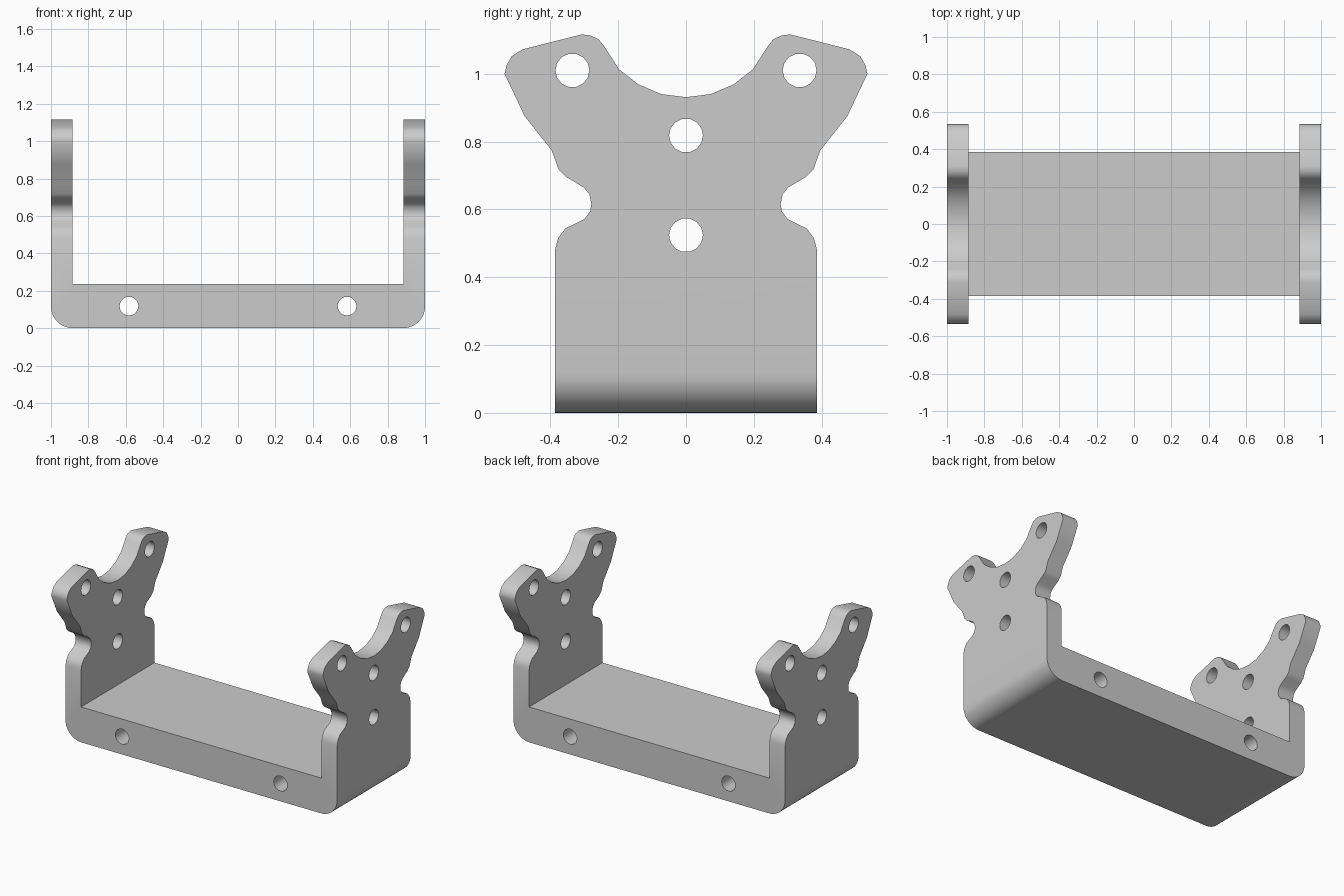
import bpy, bmesh, math
from mathutils import Vector

cube = bpy.data.objects.get("Cube")
if cube:
    bpy.data.objects.remove(cube, do_unlink=True)

metal = bpy.data.materials.new("light_grey")
metal.use_nodes = True
GREY = (0.6, 0.6, 0.6, 1)
metal.diffuse_color = GREY
metal.node_tree.nodes["Principled BSDF"].inputs["Base Color"].default_value = GREY


def prism(name, outline, axis, half):
    """Extrude an outline of 3D points both ways along an axis."""
    axis = Vector(axis)
    bm = bmesh.new()
    face = bm.faces.new([bm.verts.new(Vector(p) - axis * half) for p in outline])
    ext = bmesh.ops.extrude_face_region(bm, geom=[face])
    verts = [g for g in ext["geom"] if isinstance(g, bmesh.types.BMVert)]
    bmesh.ops.translate(bm, vec=axis * half * 2, verts=verts)
    bmesh.ops.recalc_face_normals(bm, faces=bm.faces)
    mesh = bpy.data.meshes.new(name)
    bm.to_mesh(mesh)
    bm.free()
    mesh.materials.append(metal)
    obj = bpy.data.objects.new(name, mesh)
    bpy.context.collection.objects.link(obj)
    return obj


def circle(u, v, radius, count):
    steps = [math.tau * i / count for i in range(count)]
    return [(u + radius * math.cos(a), v + radius * math.sin(a)) for a in steps]


def carve(target, cutter, operation):
    """Apply a boolean and discard the cutter."""
    mod = target.modifiers.new("carve", "BOOLEAN")
    mod.object, mod.operation, mod.solver = cutter, operation, "EXACT"
    bpy.context.view_layer.objects.active = target
    bpy.ops.object.modifier_apply(modifier=mod.name)
    bpy.data.objects.remove(cutter, do_unlink=True)


# U-shaped channel with rounded lower corners
WALL, FLOOR, ROUND, TALL = 0.885, 0.235, 0.118, 1.3
half = [(WALL, FLOOR), (WALL, TALL), (1, TALL)]
for i in range(13):
    a = math.pi / 2 * i / 12
    half.append((1 - ROUND + ROUND * math.cos(a), ROUND - ROUND * math.sin(a)))
channel = half + [(-x, z) for x, z in reversed(half)]
bracket = prism("bracket", [(x, 0, z) for x, z in channel], (0, 1, 0), 0.7)

# Side silhouette: waist notches, flared ears and a curved saddle
side = [(.386, -.1), (.386, .482), (.377, .516), (.356, .544), (.30, .571),
        (.283, .594), (.279, .615), (.285, .645), (.302, .665), (.352, .695),
        (.376, .718), (.396, .774), (.476, .875), (.535, 1.0), (.529, 1.025),
        (.514, 1.052), (.482, 1.072), (.308, 1.116), (.282, 1.113),
        (.258, 1.102), (.241, 1.081), (.197, 1.013), (.141, .969), (.073, .94)]
outline = side + [(0, .931)] + [(-y, z) for y, z in reversed(side)]
carve(bracket, prism("side_cutter", [(0, y, z) for y, z in outline],
                     (1, 0, 0), 1.2), "INTERSECT")

# Bolt holes through both side plates
for y, z in [(-.335, 1.01), (.335, 1.01), (0, .818), (0, .524)]:
    ring = [(0, u, v) for u, v in circle(y, z, 0.05, 14)]
    carve(bracket, prism("bolt_cutter", ring, (1, 0, 0), 1.2), "DIFFERENCE")

# Mounting holes through the base, front to back
for x in (-.583, .583):
    ring = [(u, 0, v) for u, v in circle(x, .118, 0.05, 20)]
    carve(bracket, prism("mount_cutter", ring, (0, 1, 0), 0.8), "DIFFERENCE")

# Smooth the curved edges, keep the corners crisp
bpy.ops.object.select_all(action="DESELECT")
bracket.select_set(True)
bpy.context.view_layer.objects.active = bracket
bpy.ops.object.shade_smooth_by_angle(angle=math.radians(45))
